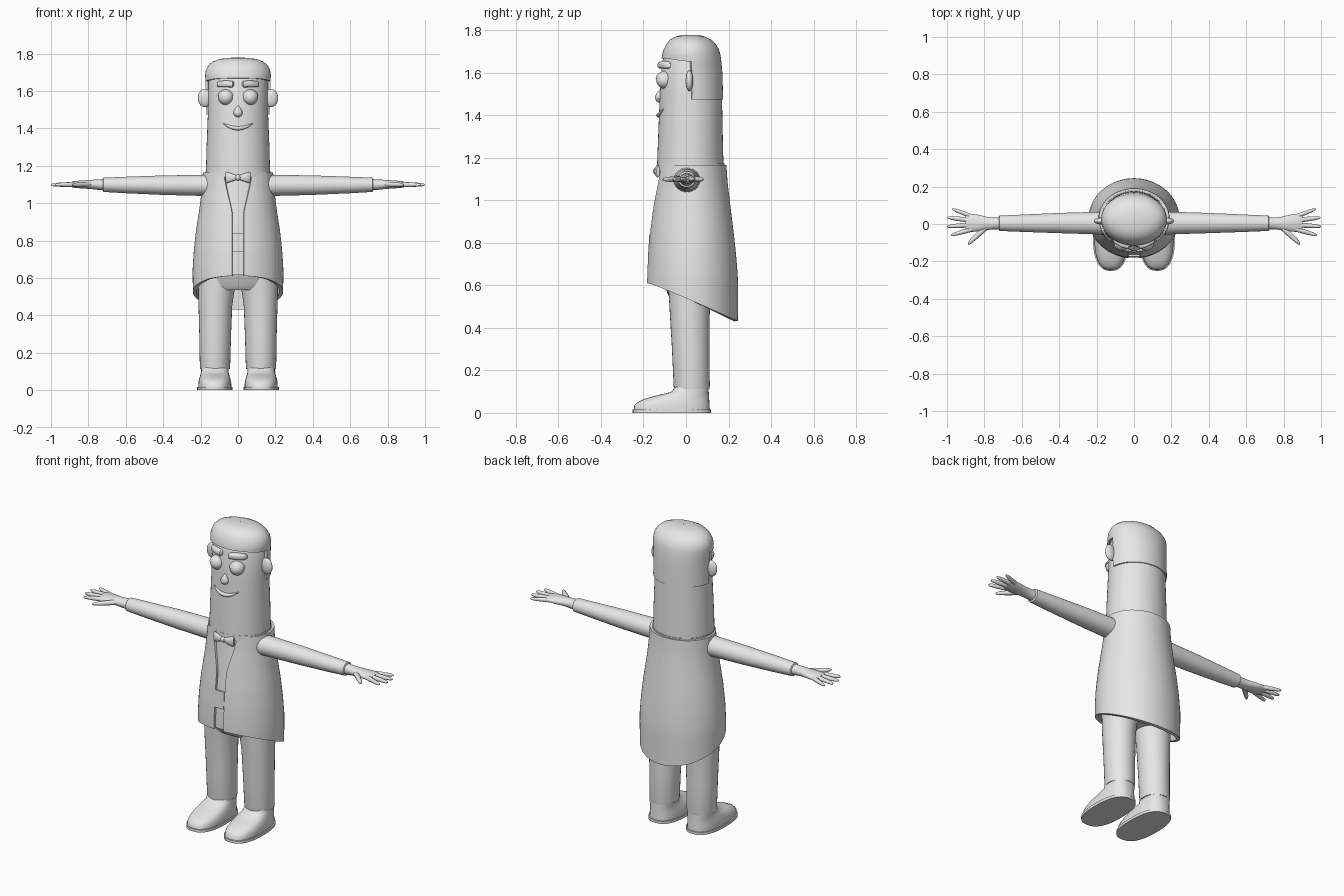
import bpy, bmesh, math
from math import sin, cos, pi, radians

grey = bpy.data.materials.new("plain_grey")
grey.diffuse_color = (0.8, 0.8, 0.8, 1)


def finish(name, bm, mirror=False, thickness=0, fix=True, angle=40):
    """Turn a bmesh into a smooth-shaded object, optionally mirrored in x or made into a shell."""
    if fix:
        bmesh.ops.recalc_face_normals(bm, faces=bm.faces[:])
    me = bpy.data.meshes.new(name)
    bm.to_mesh(me)
    bm.free()
    ob = bpy.data.objects.new(name, me)
    bpy.context.collection.objects.link(ob)
    me.materials.append(grey)
    bpy.ops.object.select_all(action='DESELECT')
    ob.select_set(True)
    bpy.context.view_layer.objects.active = ob
    if thickness:
        m = ob.modifiers.new("shell", 'SOLIDIFY')
        m.thickness, m.offset = thickness, -1
        bpy.ops.object.modifier_apply(modifier=m.name)
    bpy.ops.object.shade_smooth_by_angle(angle=radians(angle))
    if mirror:
        m = ob.modifiers.new("mirror", 'MIRROR')
        m.use_mirror_merge = False
    return ob


def loft(name, rings, axis='z', n=32, power=2, mirror=False, angle=40):
    """Capped tube through rings (position, centre 1, centre 2, radius 1, radius 2)."""
    bm = bmesh.new()
    rows = []
    for p, c1, c2, r1, r2 in rings:
        row = []
        for i in range(n):
            c, s = cos(2 * pi * i / n), sin(2 * pi * i / n)
            a = c1 + r1 * math.copysign(abs(c) ** (2 / power), c)
            b = c2 + r2 * math.copysign(abs(s) ** (2 / power), s)
            row.append(bm.verts.new((p, a, b) if axis == 'x' else (a, b, p)))
        rows.append(row)
    for a, b in zip(rows, rows[1:]):
        for i in range(n):
            j = (i + 1) % n
            bm.faces.new((a[i], a[j], b[j], b[i]))
    bm.faces.new(rows[0])
    bm.faces.new(rows[-1])
    return finish(name, bm, mirror, angle=angle)


def ball(name, centre, radii, mirror=False, cut=None):
    """Ellipsoid; cut keeps only what lies above that height."""
    bm = bmesh.new()
    bmesh.ops.create_uvsphere(bm, u_segments=24, v_segments=14, radius=1)
    for v in bm.verts:
        v.co = [c + r * k for c, r, k in zip(centre, radii, v.co)]
    if cut is not None:
        bmesh.ops.bisect_plane(bm, geom=bm.verts[:] + bm.edges[:] + bm.faces[:],
                               plane_co=(0, 0, cut), plane_no=(0, 0, 1), clear_inner=True)
        bmesh.ops.holes_fill(bm, edges=[e for e in bm.edges if e.is_boundary])
    return finish(name, bm, mirror)


def lerp_table(table, z):
    """Values at height z from rows sorted downwards."""
    if z >= table[0][0]:
        return table[0][1:]
    for a, b in zip(table, table[1:]):
        if z >= b[0]:
            t = (a[0] - z) / (a[0] - b[0])
            return [p + (q - p) * t for p, q in zip(a[1:], b[1:])]
    return table[-1][1:]


def sheet(name, columns, thickness, closed=False):
    """Shell from columns of points running downwards, columns counter-clockwise."""
    bm = bmesh.new()
    cols = [[bm.verts.new(p) for p in col] for col in columns]
    for a, b in zip(cols, cols[1:] + (cols[:1] if closed else [])):
        for i in range(len(a) - 1):
            bm.faces.new((a[i], a[i + 1], b[i + 1], b[i]))
    return finish(name, bm, thickness=thickness, fix=False)


# Coat: height, centre y, radius x, radius y
coat = [(1.165, 0.03, 0.188, 0.16), (1.08, 0.028, 0.193, 0.168), (0.98, 0.027, 0.205, 0.181),
        (0.85, 0.027, 0.225, 0.197), (0.74, 0.028, 0.237, 0.208), (0.64, 0.03, 0.243, 0.214),
        (0.43, 0.03, 0.24, 0.215)]
opening = [(1.165, 0.078), (1.08, 0.062), (0.95, 0.031), (0.6, 0.031)]
columns = []
for j in range(65):
    t = j / 64
    y_low = 0.03 - 0.215 * cos(2 * pi * t)
    z_low = 0.61 - 0.416 * (y_low + 0.185)          # hem slopes down to the back
    col = []
    for i in range(21):
        z = 1.165 + (z_low - 1.165) * i / 20
        cy, rx, ry = lerp_table(coat, z)
        gap = math.asin(lerp_table(opening, z)[0] / rx)
        a = -pi / 2 + gap + t * (2 * pi - 2 * gap)
        col.append((rx * cos(a), cy + ry * sin(a), z))
    columns.append(col)
sheet("coat", columns, 0.02)

# Shirt, collar and waist sash
loft("shirt", [(z, 0, cy, rx - 0.012, ry - 0.012) for z, cy, rx, ry in coat[:-1]]
     + [(0.615, 0, 0.03, 0.23, 0.202)], n=48)
loft("collar", [(1.15, 0, 0.022, 0.176, 0.159), (1.172, 0, 0.022, 0.174, 0.158)], n=48)
sash = bmesh.new()
bmesh.ops.create_cube(sash, size=1)
for v in sash.verts:
    v.co = (v.co.x * 0.06, v.co.y * 0.009 - 0.168 - 0.006 * (v.co.z < 0), 0.79 + v.co.z * 0.1)
finish("sash", sash)

# Bow tie
loft("bow_wing", [(0.006, -0.14, 1.137, 0.007, 0.012), (0.03, -0.14, 1.137, 0.011, 0.02),
                  (0.058, -0.134, 1.137, 0.012, 0.03), (0.066, -0.131, 1.137, 0.007, 0.026)],
     'x', 16, mirror=True)
ball("bow_knot", (0, -0.142, 1.137), (0.014, 0.013, 0.016))

# Head
loft("head", [(1.14, 0, 0.02, 0.172, 0.157), (1.3, 0, 0.021, 0.168, 0.152),
              (1.5, 0, 0.023, 0.16, 0.146), (1.65, 0, 0.024, 0.157, 0.137),
              (1.71, 0, 0.024, 0.135, 0.115), (1.745, 0, 0.024, 0.07, 0.06)], n=48)

# Hair: cap with a short fringe and a long straight-edged back
hair = [(1.778, 0.02, 0.001, 0.001), (1.777, 0.02, 0.06, 0.04), (1.77, 0.021, 0.1, 0.07),
        (1.756, 0.022, 0.137, 0.097), (1.735, 0.024, 0.16, 0.116), (1.71, 0.025, 0.172, 0.13),
        (1.685, 0.025, 0.176, 0.137), (1.66, 0.025, 0.174, 0.141), (1.6, 0.025, 0.17, 0.146),
        (1.47, 0.025, 0.169, 0.15)]
columns = []
for d in sorted([i * 7.5 for i in range(48)] + [1, 179]):
    a = radians(d)
    low = 1.475 if 0.5 < d < 179.5 else 1.668 - 0.015 * abs(cos(a)) ** 4
    heights = [r[0] for r in hair[:7]] + [1.685 + (low - 1.685) * k / 5 for k in range(1, 6)]
    col = []
    for z in heights:
        cy, rx, ry = lerp_table(hair, z)
        col.append((rx * cos(a), cy + ry * sin(a), z))
    columns.append(col)
sheet("hair", columns, 0.014, closed=True)

# Face
ball("eye", (0.065, -0.1, 1.565), (0.04, 0.04, 0.04), True)
ball("eyelid", (0.065, -0.1, 1.565), (0.044, 0.044, 0.043), True, cut=1.572)
loft("eyebrow", [(0.022, -0.112, 1.636, 0.012, 0.01), (0.029, -0.112, 1.636, 0.022, 0.017),
                 (0.065, -0.103, 1.638, 0.023, 0.018), (0.105, -0.082, 1.636, 0.022, 0.016),
                 (0.113, -0.078, 1.634, 0.012, 0.009)], 'x', 20, 3, True)
loft("nose", [(1.461, 0, -0.124, 0.008, 0.007), (1.468, 0, -0.125, 0.019, 0.016),
              (1.482, 0, -0.125, 0.025, 0.021), (1.497, 0, -0.124, 0.02, 0.018),
              (1.512, 0, -0.122, 0.01, 0.011), (1.522, 0, -0.12, 0.003, 0.004)], n=20)
smile = []
for i in range(-8, 9):
    k = i / 8
    x = 0.08 * k
    smile.append((x, 0.022 - 0.15 * math.sqrt(1 - (x / 0.163) ** 2), 1.4 + 0.027 * k * k,
                  0.004 + 0.008 * (1 - k * k), 0.003 + 0.008 * (1 - k * k)))
loft("mouth", smile, 'x', 14)
ball("ear", (0.178, 0.016, 1.562), (0.037, 0.018, 0.048), True)

# Arms
loft("sleeve", [(0.13, 0.005, 1.095, 0.066, 0.06), (0.2, 0.005, 1.095, 0.06, 0.056),
                (0.4, 0.005, 1.096, 0.054, 0.052), (0.6, 0.004, 1.097, 0.046, 0.044),
                (0.718, 0.004, 1.098, 0.041, 0.038), (0.722, 0.004, 1.098, 0.036, 0.033)],
     'x', 28, mirror=True)
loft("palm", [(0.7, 0.004, 1.098, 0.034, 0.031), (0.75, 0.003, 1.099, 0.031, 0.028),
              (0.79, 0.003, 1.1, 0.036, 0.024), (0.84, 0.005, 1.1, 0.046, 0.021),
              (0.88, 0.007, 1.1, 0.049, 0.017), (0.9, 0.008, 1.1, 0.042, 0.011)],
     'x', 24, mirror=True)
fingers = {"little_finger": (0.87, 0.042, 0.972, 0.08, 0.012),
           "ring_finger": (0.87, 0.02, 0.997, 0.034, 0.013),
           "middle_finger": (0.87, -0.004, 1.0, -0.014, 0.013),
           "index_finger": (0.86, -0.026, 0.978, -0.06, 0.013),
           "thumb": (0.785, -0.012, 0.888, -0.106, 0.02)}
for name, (x0, y0, x1, y1, r) in fingers.items():
    steps = [(0, 1), (0.3, 1), (0.6, 0.9), (0.85, 0.72), (0.95, 0.5), (1, 0.15)]
    loft(name, [(x0 + (x1 - x0) * t, y0 + (y1 - y0) * t, 1.1 - 0.002 * t, r * k,
                 min(r, 0.014) * k) for t, k in steps], 'x', 14, mirror=True)

# Trousers
loft("trouser_seat", [(0.535, 0, 0.018, 0.17, 0.085), (0.56, 0, 0.018, 0.2, 0.105),
                      (0.64, 0, 0.02, 0.21, 0.13)], n=40, power=2.4)
loft("trouser_leg", [(0.112, 0.123, 0.027, 0.079, 0.083), (0.125, 0.123, 0.027, 0.081, 0.085),
                     (0.3, 0.122, 0.022, 0.085, 0.088), (0.45, 0.121, 0.018, 0.09, 0.093),
                     (0.52, 0.117, 0.018, 0.096, 0.097), (0.62, 0.108, 0.018, 0.106, 0.104)],
     mirror=True)

# Shoes: height, toe y, heel y, half width
shoe = [(0.016, -0.246, 0.112, 0.088), (0.035, -0.243, 0.111, 0.088), (0.05, -0.228, 0.11, 0.086),
        (0.066, -0.195, 0.109, 0.082), (0.083, -0.135, 0.108, 0.077), (0.098, -0.07, 0.107, 0.073),
        (0.125, -0.05, 0.106, 0.073)]
loft("shoe", [(z, 0.124, (a + b) / 2, w, (b - a) / 2) for z, a, b, w in shoe],
     power=2.5, n=40, mirror=True, angle=50)
loft("sole", [(0, 0.124, -0.067, 0.095, 0.184), (0.016, 0.124, -0.067, 0.095, 0.184)],
     power=2.5, n=40, mirror=True)
